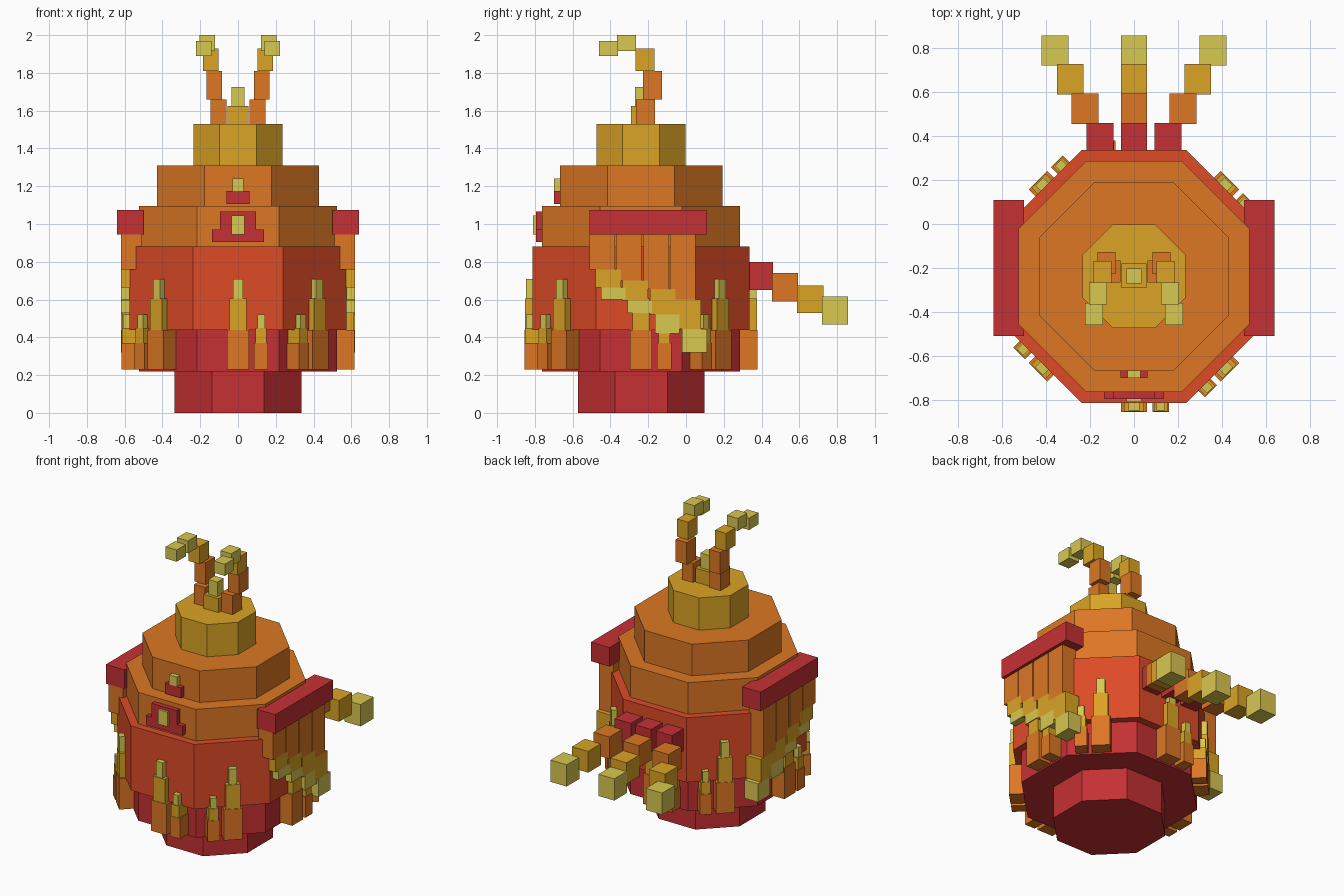
import bpy, math
from mathutils import Matrix, Vector

cube = bpy.data.objects.get("Cube")
if cube:
    bpy.data.objects.remove(cube, do_unlink=True)

CY = -0.238  # y of the body axis


def srgb(c):
    c /= 255
    return c / 12.92 if c <= 0.04045 else ((c + 0.055) / 1.055) ** 2.4


def material(name, r, g, b):
    col = (srgb(r), srgb(g), srgb(b), 1)
    m = bpy.data.materials.new(name)
    m.use_nodes = True
    m.diffuse_color = col
    bsdf = m.node_tree.nodes["Principled BSDF"]
    bsdf.inputs["Base Color"].default_value = col
    bsdf.inputs["Roughness"].default_value = 0.8
    return m


RED = material("red", 197, 48, 51)
VERMILION = material("vermilion", 221, 75, 39)
ORANGE = material("orange", 221, 119, 36)
GOLD = material("gold", 219, 164, 37)
KHAKI = material("khaki", 217, 200, 80)


def box(name, mat, x, y, z, matrix=None):
    """Box from (min, max) pairs, optionally moved by a matrix."""
    mesh = bpy.data.meshes.new(name)
    verts = [Vector((a, b, c)) for c in z for b in y for a in x]
    if matrix:
        verts = [matrix @ v for v in verts]
    mesh.from_pydata(verts, [], [(0, 2, 3, 1), (4, 5, 7, 6), (0, 1, 5, 4),
                                 (1, 3, 7, 5), (3, 2, 6, 7), (2, 0, 4, 6)])
    mesh.materials.append(mat)
    obj = bpy.data.objects.new(name, mesh)
    bpy.context.collection.objects.link(obj)
    return obj


def mirrored_box(name, mat, x, y, z):
    box("left_" + name, mat, x, y, z)
    box("right_" + name, mat, (-x[1], -x[0]), y, z)


def tier(name, mat, apothem, z0, z1):
    """Octagonal drum with a flat face to the front."""
    bpy.ops.mesh.primitive_cylinder_add(
        vertices=8, radius=apothem / math.cos(math.pi / 8), depth=z1 - z0,
        location=(0, CY, (z0 + z1) / 2), rotation=(0, 0, math.pi / 8))
    obj = bpy.context.object
    obj.name = name
    obj.data.materials.append(mat)


# Stacked octagonal body
tier("foot_tier", RED, 0.335, 0, 0.22)
tier("lower_tier", RED, 0.525, 0.22, 0.44)
tier("belly_tier", VERMILION, 0.575, 0.44, 0.88)
tier("chest_tier", ORANGE, 0.525, 0.88, 1.095)
tier("shoulder_tier", ORANGE, 0.43, 1.095, 1.31)
tier("head_tier", GOLD, 0.235, 1.31, 1.53)


# Stepped spikes around the belly: a large and a small one on every side
def spike(name, matrix, offset, steps):
    for part, mat, half, depth, z0, z1 in steps:
        box(f"{name}_{part}", mat, (offset - half, offset + half),
            (-depth, -0.51), (z0, z1), matrix)


LARGE = [("base", ORANGE, 0.059, 0.617, 0.23, 0.44),
         ("middle", GOLD, 0.045, 0.614, 0.44, 0.605),
         ("tip", KHAKI, 0.026, 0.610, 0.605, 0.71)]
SMALL = [("base", ORANGE, 0.038, 0.617, 0.23, 0.37),
         ("middle", GOLD, 0.030, 0.614, 0.37, 0.45),
         ("tip", KHAKI, 0.020, 0.610, 0.45, 0.52)]
for i in range(8):
    turn = Matrix.Translation((0, CY, 0)) @ Matrix.Rotation(i * math.pi / 4, 4, 'Z')
    spike(f"large_spike_{i}", turn, 0, LARGE)
    spike(f"small_spike_{i}", turn, 0.122 if i % 2 == 0 else -0.122, SMALL)

# Shoulder bars with four hanging feathers, each longer toward the back
mirrored_box("shoulder_bar", RED, (0.50, 0.64), (-0.51, 0.11), (0.945, 1.075))
FEATHERS = [  # slat y, slat bottom, middle y, middle bottom, tip y, tip bottom
    (-0.51, 0.76, -0.48, 0.665, -0.45, 0.60),
    (-0.37, 0.70, -0.335, 0.595, -0.31, 0.53),
    (-0.225, 0.655, -0.19, 0.52, -0.165, 0.42),
    (-0.085, 0.60, -0.055, 0.445, -0.02, 0.32)]
for i, (y0, z0, y1, z1, y2, z2) in enumerate(FEATHERS):
    mirrored_box(f"feather_slat_{i}", ORANGE, (0.51, 0.62), (y0, y0 + 0.135), (z0, 0.945))
    mirrored_box(f"feather_middle_{i}", GOLD, (0.51, 0.62), (y1, y1 + 0.135), (z1, z0))
    mirrored_box(f"feather_tip_{i}", KHAKI, (0.52, 0.62), (y2, y2 + 0.13), (z2, z1))

# Emblems on the front
box("chest_emblem_base", RED, (-0.137, 0.137), (-0.795, -0.74), (0.905, 0.97))
box("chest_emblem_top", RED, (-0.095, 0.095), (-0.795, -0.74), (0.97, 1.065))
box("chest_emblem_gem", KHAKI, (-0.035, 0.035), (-0.81, -0.74), (0.945, 1.045))
box("upper_emblem_base", RED, (-0.061, 0.061), (-0.70, -0.65), (1.105, 1.175))
box("upper_emblem_gem", KHAKI, (-0.029, 0.029), (-0.70, -0.65), (1.175, 1.24))

# Knob and curling antennae on the head
box("head_knob", GOLD, (-0.056, 0.056), (-0.29, -0.18), (1.53, 1.625))
box("head_knob_tip", KHAKI, (-0.034, 0.034), (-0.27, -0.203), (1.625, 1.725))
ANTENNA = [("root", ORANGE, 0.062, -0.265, 1.53, 1.66),
           ("stem", ORANGE, 0.084, -0.228, 1.66, 1.81),
           ("bend", GOLD, 0.102, -0.268, 1.81, 1.93),
           ("curl", KHAKI, 0.122, -0.365, 1.915, 2.0),
           ("end", KHAKI, 0.140, -0.46, 1.89, 1.97)]
for part, mat, x, y, z0, z1 in ANTENNA:
    mirrored_box(f"antenna_{part}", mat, (x, x + 0.083), (y, y + 0.10), (z0, z1))

# Three block tails, the outer two fanning outward
TAIL = [("root", RED, 0.155, 0.31, 0.46, 0.65, 0.80),
        ("second", ORANGE, 0.223, 0.455, 0.593, 0.59, 0.74),
        ("third", GOLD, 0.29, 0.588, 0.727, 0.53, 0.675),
        ("end", KHAKI, 0.36, 0.72, 0.858, 0.467, 0.615)]
for part, mat, x, y0, y1, z0, z1 in TAIL:
    box(f"middle_tail_{part}", mat, (-0.06, 0.06), (y0, y1), (z0, z1))
    mirrored_box(f"tail_{part}", mat, (x - 0.061, x + 0.061), (y0, y1), (z0, z1))
